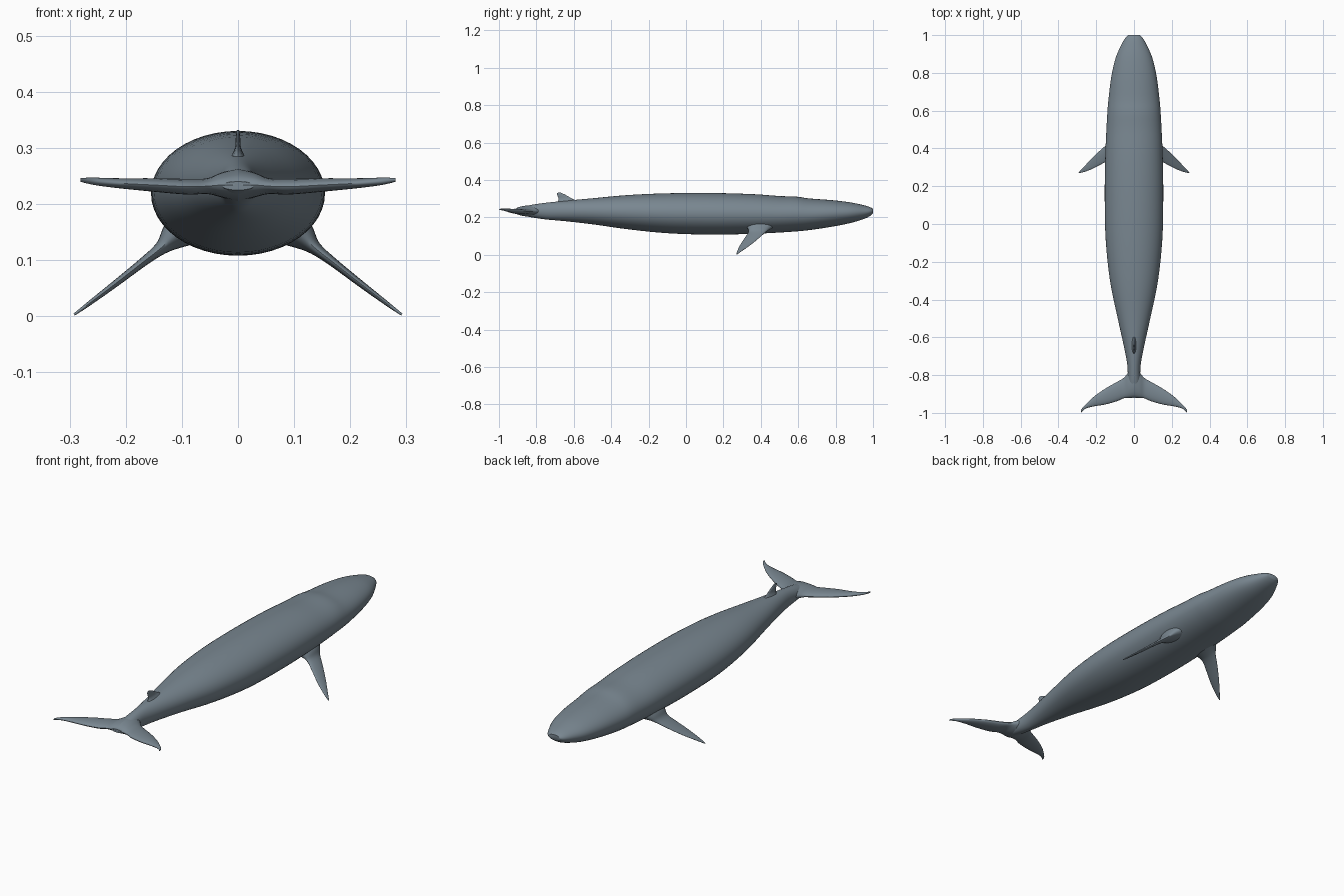
import bpy, bmesh, math
from mathutils import Vector

if "Cube" in bpy.data.objects:
    bpy.data.objects.remove(bpy.data.objects["Cube"])

skin = bpy.data.materials.new("slate blue grey")
skin.diffuse_color = (0.19, 0.24, 0.28, 1)
skin.use_nodes = True
skin.node_tree.nodes["Principled BSDF"].inputs["Base Color"].default_value = skin.diffuse_color


def smooth_rows(rows, steps):
    """Catmull-Rom interpolation through rows of numbers."""
    out = []
    for i in range(len(rows) - 1):
        p0, p1 = rows[max(i - 1, 0)], rows[i]
        p2, p3 = rows[i + 1], rows[min(i + 2, len(rows) - 1)]
        for k in range(steps):
            t = k / steps
            out.append([0.5 * (2 * b + (c - a) * t + (2 * a - 5 * b + 4 * c - d) * t ** 2
                               + (3 * b - a - 3 * c + d) * t ** 3)
                        for a, b, c, d in zip(p0, p1, p2, p3)])
    out.append(list(rows[-1]))
    return out


def loft(name, rings, mirror=False):
    """Skin a list of closed rings and cap both ends."""
    bm = bmesh.new()
    loops = [[bm.verts.new(p) for p in ring] for ring in rings]
    n = len(loops[0])
    for a, b in zip(loops, loops[1:]):
        for i in range(n):
            j = (i + 1) % n
            bm.faces.new((a[i], a[j], b[j], b[i]))
    bm.faces.new(loops[0])
    bm.faces.new(loops[-1])
    bmesh.ops.recalc_face_normals(bm, faces=bm.faces)
    mesh = bpy.data.meshes.new(name)
    bm.to_mesh(mesh)
    bm.free()
    mesh.materials.append(skin)
    ob = bpy.data.objects.new(name, mesh)
    bpy.context.collection.objects.link(ob)
    if mirror:
        ob.modifiers.new("mirror", 'MIRROR').use_mirror_merge = False
    bpy.ops.object.select_all(action='DESELECT')
    ob.select_set(True)
    bpy.context.view_layer.objects.active = ob
    bpy.ops.object.shade_smooth_by_angle(angle=math.radians(50))
    return ob


def ellipse(center, u, v, n):
    return [center + u * math.cos(2 * math.pi * i / n) + v * math.sin(2 * math.pi * i / n)
            for i in range(n)]


# Body stations: y, half width, top z, bottom z
stations = [
    (1.0, .030, .245, .222), (.985, .046, .254, .208), (.95, .066, .265, .191),
    (.88, .097, .280, .170), (.78, .120, .292, .150), (.66, .135, .301, .132),
    (.59, .141, .311, .125), (.50, .146, .314, .119), (.36, .152, .324, .112),
    (.15, .155, .330, .108), (-.08, .150, .329, .114), (-.30, .127, .320, .135),
    (-.50, .086, .302, .163), (-.65, .053, .288, .180), (-.75, .035, .278, .189),
    (-.83, .033, .266, .201), (-.89, .032, .250, .213), (-.92, .028, .240, .225)]
body = []
for y, w, top, bot in smooth_rows(stations, 4):
    body.append(ellipse(Vector((0, y, (top + bot) / 2)), Vector((w, 0, 0)),
                        Vector((0, 0, (top - bot) / 2)), 48))
loft("body", body)

# Tail flukes: x, leading y, trailing y, z, half thickness
fluke = [(.0, -.74, -.92, .234, .030), (.03, -.785, -.921, .234, .022),
         (.055, -.815, -.923, .232, .014), (.09, -.836, -.938, .231, .014),
         (.15, -.870, -.955, .234, .012), (.21, -.912, -.965, .237, .009),
         (.25, -.949, -.975, .240, .007), (.27, -.970, -.988, .242, .005),
         (.281, -.986, -1.0, .243, .003)]
loft("tail_flukes", [ellipse(Vector((x, (a + b) / 2, z)), Vector((0, (a - b) / 2, 0)),
                             Vector((0, 0, t)), 20)
                     for x, a, b, z, t in smooth_rows(fluke, 4)], mirror=True)

# Pectoral fins: x, z, leading y, trailing y, half thickness (flared at the root)
fin = [(.085, .165, .490, .310, .040), (.118, .141, .450, .330, .024),
       (.138, .121, .425, .334, .012), (.17, .096, .398, .318, .008),
       (.22, .057, .351, .292, .006), (.265, .023, .303, .275, .004),
       (.292, .003, .274, .269, .002)]
across = Vector((.6, 0, .8))
loft("pectoral_fins", [ellipse(Vector((x, (a + b) / 2, z)), Vector((0, (a - b) / 2, 0)),
                               across * t, 20)
                       for x, z, a, b, t in smooth_rows(fin, 4)], mirror=True)

# Dorsal fin: z, front y, back y, half thickness
dorsal = [(.270, -.550, -.700, .022), (.288, -.582, -.684, .011),
          (.302, -.612, -.682, .005), (.318, -.640, -.688, .004),
          (.327, -.658, -.690, .003), (.332, -.668, -.684, .002)]
loft("dorsal_fin", [ellipse(Vector((0, (a + b) / 2, z)), Vector((0, (a - b) / 2, 0)),
                            Vector((t, 0, 0)), 16)
                    for z, a, b, t in smooth_rows(dorsal, 4)])
